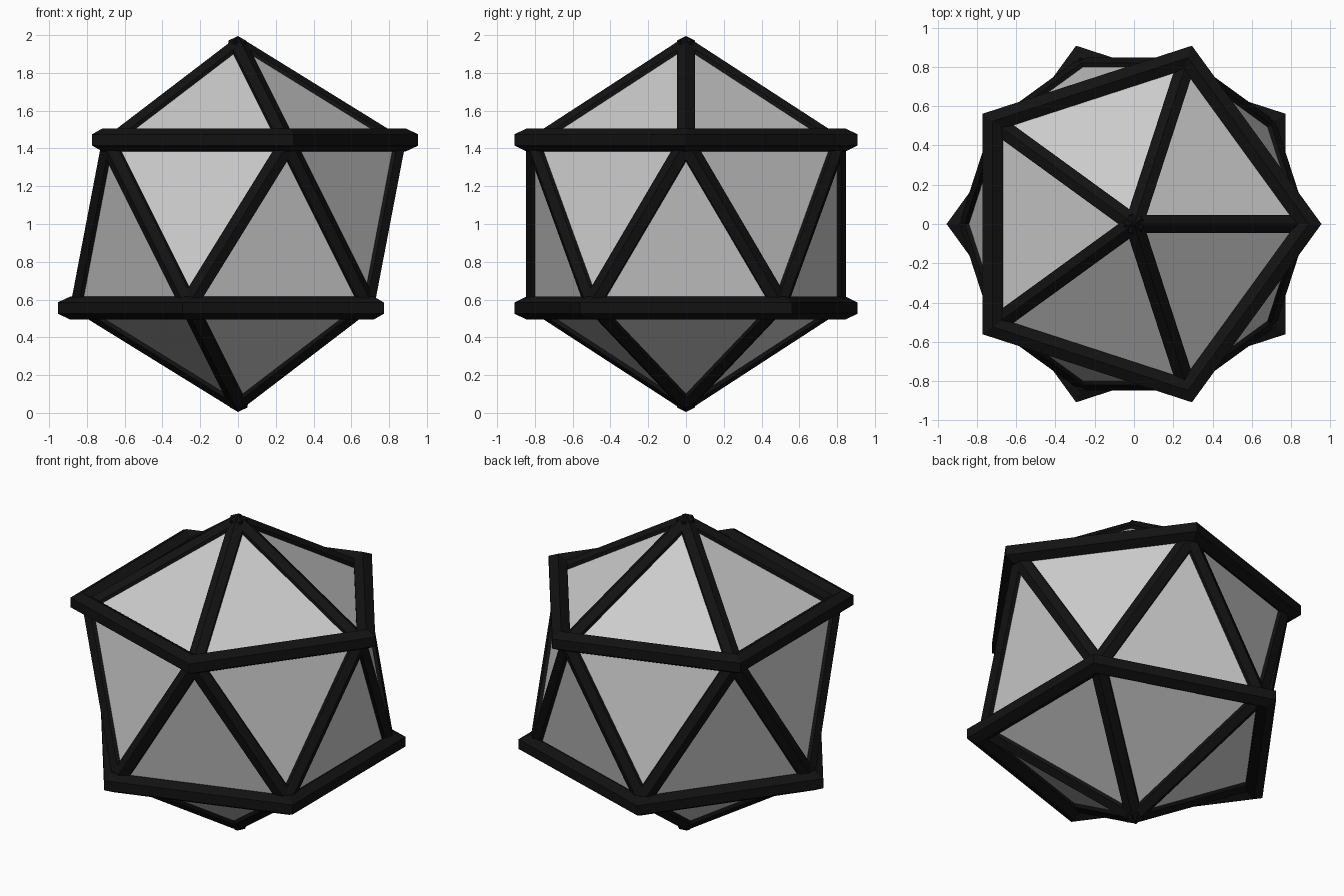
import bpy, bmesh
from math import sin, cos, pi, radians, sqrt
from mathutils import Vector

if "Cube" in bpy.data.objects:
    bpy.data.objects.remove(bpy.data.objects["Cube"])

R = 0.995                      # corner radius of the frame
CENTRE = Vector((0, 0, 1.0))
black = bpy.data.materials.new("black")
black.diffuse_color = (0.006, 0.006, 0.006, 1)
black.use_nodes = True
black.node_tree.nodes["Principled BSDF"].inputs["Base Color"].default_value = black.diffuse_color


def ring_points(offset, z):
    r = R * 2 / sqrt(5)
    return [Vector((r * cos(radians(72 * i + offset)), r * sin(radians(72 * i + offset)), z))
            for i in range(5)]


def finish(name, bm, mat=None):
    bmesh.ops.recalc_face_normals(bm, faces=bm.faces)
    mesh = bpy.data.meshes.new(name)
    bm.to_mesh(mesh)
    bm.free()
    obj = bpy.data.objects.new(name, mesh)
    obj.location = CENTRE
    bpy.context.collection.objects.link(obj)
    if mat:
        mesh.materials.append(mat)
    return obj


def loft(bm, loops, closed):
    # skin a row of equal loops, either joined round or capped
    vs = [[bm.verts.new(p) for p in loop] for loop in loops]
    n = len(vs[0])
    for i in range(len(vs) if closed else len(vs) - 1):
        a, b = vs[i], vs[(i + 1) % len(vs)]
        for k in range(n):
            bm.faces.new((a[k], a[(k + 1) % n], b[(k + 1) % n], b[k]))
    if not closed:
        bm.faces.new(vs[0])
        bm.faces.new(vs[-1])


h = R / sqrt(5)
top, bottom = Vector((0, 0, R)), Vector((0, 0, -R))
upper, lower = ring_points(0, h), ring_points(36, -h)

# Grey twenty-sided core, slightly smaller than the frame
bm = bmesh.new()
s = 0.965
T, B = bm.verts.new(top * s), bm.verts.new(bottom * s)
U = [bm.verts.new(p * s) for p in upper]
L = [bm.verts.new(p * s) for p in lower]
for i in range(5):
    j = (i + 1) % 5
    for tri in ((T, U[i], U[j]), (U[i], L[i], U[j]), (U[j], L[i], L[j]), (B, L[j], L[i])):
        bm.faces.new(tri)
finish("core", bm)

# Six-sided struts whose outer ridge runs from corner to corner
def strut(bm, a, b, r=0.054):
    out = (a + b).normalized()
    side = (b - a).normalized().cross(out)
    sec = [out * (r * (cos(k * pi / 3) - 1)) + side * (r * sin(k * pi / 3)) for k in range(6)]
    loft(bm, [[a + p for p in sec], [b + p for p in sec]], False)


bm = bmesh.new()
for i in range(5):
    strut(bm, top, upper[i])
    strut(bm, upper[i], lower[i])
    strut(bm, upper[(i + 1) % 5], lower[i])
    strut(bm, bottom, lower[i])
finish("struts", bm, black)

# Mitred five-sided bands around the upper and lower corners
for name, pts in (("upper_band", upper), ("lower_band", lower)):
    bm = bmesh.new()
    loops = []
    for p in pts:
        radial = Vector((p.x, p.y, 0)).normalized() / cos(pi / 5)
        loops.append([p + radial * 0.06 * cos(pi / 2 + k * pi / 3)
                      + Vector((0, 0, 0.06 * sin(pi / 2 + k * pi / 3))) for k in range(6)])
    loft(bm, loops, True)
    finish(name, bm, black)
